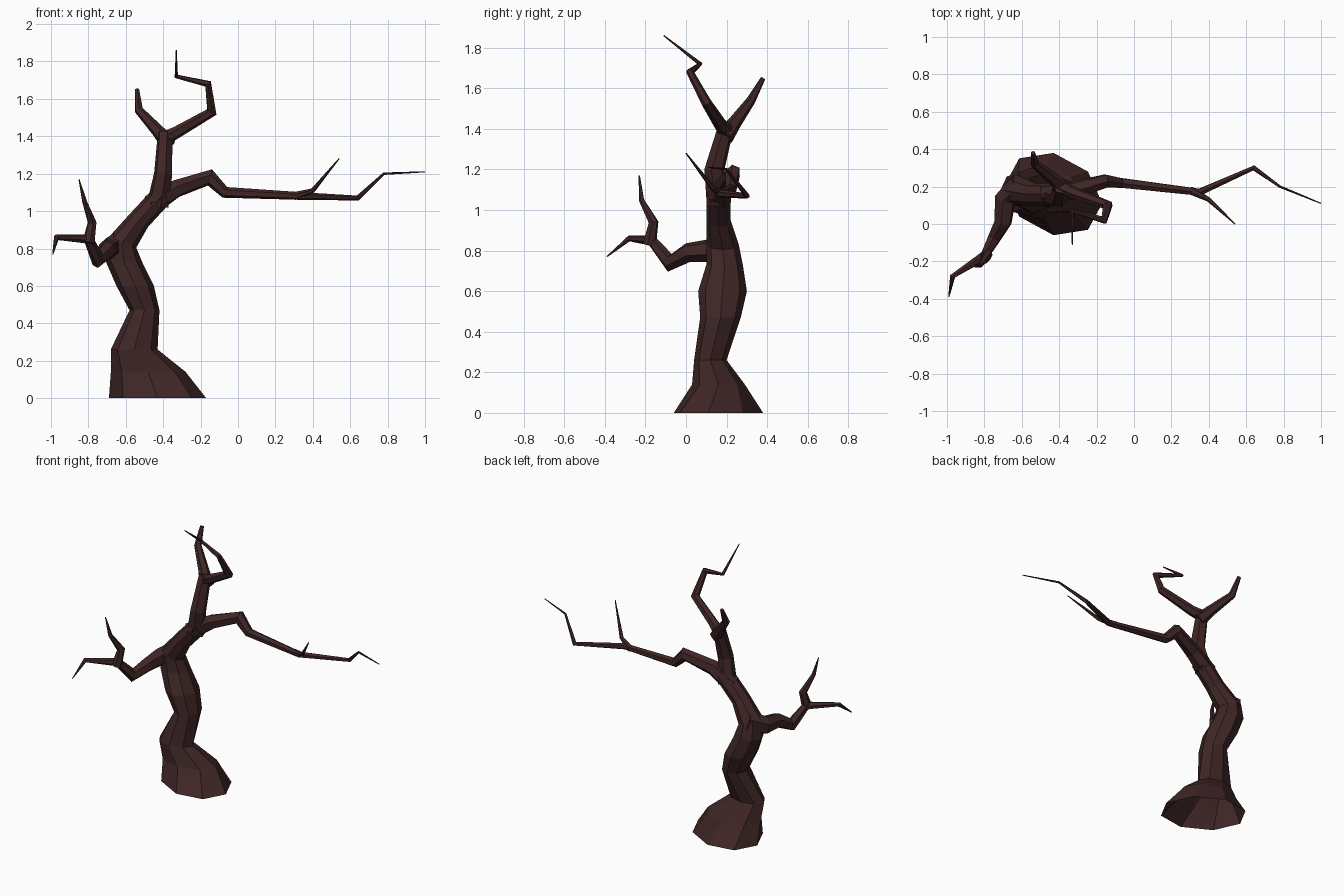
import bpy, bmesh
from math import cos, sin, tau, radians
from mathutils import Vector, Matrix

if "Cube" in bpy.data.objects:
    bpy.data.objects.remove(bpy.data.objects["Cube"], do_unlink=True)

bark = bpy.data.materials.new("dark_bark")
bark.use_nodes = True
colour = (0.05, 0.019, 0.019, 1)
bark.diffuse_color = colour
bark.node_tree.nodes["Principled BSDF"].inputs["Base Color"].default_value = colour


def circle(sides):
    """Unit circle as (cosine, sine) pairs."""
    angles = [tau * k / sides for k in range(sides)]
    return [(cos(angle), sin(angle)) for angle in angles]


def skin_rings(name, rings, open_start=False):
    """Bridge a list of point rings into one flat-shaded tube."""
    bm = bmesh.new()
    loops = [[bm.verts.new(point) for point in ring] for ring in rings]
    for lower, upper in zip(loops, loops[1:]):
        for i in range(len(lower)):
            bm.faces.new((lower[i - 1], lower[i], upper[i], upper[i - 1]))
    if not open_start:
        bm.faces.new(reversed(loops[0]))
    bm.faces.new(loops[-1])
    mesh = bpy.data.meshes.new(name)
    bm.to_mesh(mesh)
    bm.free()
    mesh.materials.append(bark)
    bpy.context.collection.objects.link(bpy.data.objects.new(name, mesh))


def branch(name, thick, path, tip=0.003, ease=1):
    """Tube along a path, tapering from thick to tip, with mitred bends."""
    points = [Vector(point) for point in path]
    steps = [(end - start).normalized() for start, end in zip(points, points[1:])]
    side = steps[0].orthogonal().normalized()
    rings = []
    for i, point in enumerate(points):
        before, after = steps[max(i - 1, 0)], steps[min(i, len(steps) - 1)]
        forward = (before + after).normalized()
        side = (side - forward * side.dot(forward)).normalized()
        up = forward.cross(side)
        bend = (after - before).normalized()
        stretch = min(1 / forward.dot(after), 1.3) - 1
        radius = tip + (thick - tip) * (1 - i / len(steps)) ** ease
        ring = []
        for c, s in circle(6):
            offset = (side * c + up * s) * radius
            ring.append(point + offset + bend * offset.dot(bend) * stretch)
        rings.append(ring)
    skin_rings(name, rings)


# Trunk: flared, skewed foot, open underneath
foot_centre = Vector((-0.43, 0.16, 0))
rings = [[foot_centre + Vector((0.26 * c, 0.22 * s - 0.05 * c, 0)) for c, s in circle(8)]]

# Trunk knots: centre, half width and half depth, leaning more with height
knots = [((-0.48, 0.16, 0.14), 0.2, 0.13),
         ((-0.555, 0.12, 0.26), 0.125, 0.08),
         ((-0.5, 0.17, 0.47), 0.08, 0.1),
         ((-0.55, 0.18, 0.6), 0.1, 0.12),
         ((-0.61, 0.19, 0.73), 0.1, 0.09),
         ((-0.62, 0.18, 0.83), 0.08, 0.08),
         ((-0.53, 0.16, 0.95), 0.06, 0.06),
         ((-0.4, 0.16, 1.09), 0.06, 0.06)]
for centre, width, depth in knots:
    lean = radians(max(0, centre[2] - 0.7) * 140)
    tilt = Matrix.Rotation(lean, 3, 'Y')
    rings.append([Vector(centre) + tilt @ Vector((width * c, depth * s, 0)) for c, s in circle(8)])
skin_rings("trunk", rings, open_start=True)

# Crown: upright stem forking into two
branch("crown_stem", 0.06, [(-0.43, 0.16, 1.03), (-0.4, 0.14, 1.2), (-0.39, 0.2, 1.42)], tip=0.04)
branch("crown_back_twig", 0.045, [(-0.37, 0.19, 1.36), (-0.43, 0.24, 1.43),
                                  (-0.53, 0.32, 1.54), (-0.54, 0.38, 1.65)], tip=0.012)
branch("crown_front_twig", 0.04, [(-0.41, 0.21, 1.38), (-0.33, 0.17, 1.42), (-0.14, 0.1, 1.53),
                                  (-0.16, 0.02, 1.68), (-0.33, 0.07, 1.72), (-0.33, -0.11, 1.86)])

# Long limb reaching to the left
branch("long_limb", 0.06, [(-0.47, 0.16, 1.03), (-0.33, 0.18, 1.12), (-0.15, 0.23, 1.18),
                           (-0.07, 0.22, 1.1), (0.35, 0.17, 1.08), (0.64, 0.3, 1.07),
                           (0.78, 0.2, 1.2), (1, 0.11, 1.21)], ease=1.4)
branch("long_limb_twig", 0.022, [(0.3, 0.18, 1.08), (0.4, 0.13, 1.11), (0.54, 0, 1.28)])

# Short limb reaching forward on the right
branch("short_limb", 0.07, [(-0.61, 0.21, 0.84), (-0.69, 0.13, 0.8), (-0.7, 0.01, 0.79),
                            (-0.75, -0.08, 0.74), (-0.8, -0.17, 0.85), (-0.97, -0.28, 0.86),
                            (-0.99, -0.39, 0.77)])
branch("short_limb_twig", 0.034, [(-0.8, -0.18, 0.83), (-0.78, -0.16, 0.94),
                                  (-0.82, -0.22, 1.05), (-0.85, -0.23, 1.17)])
